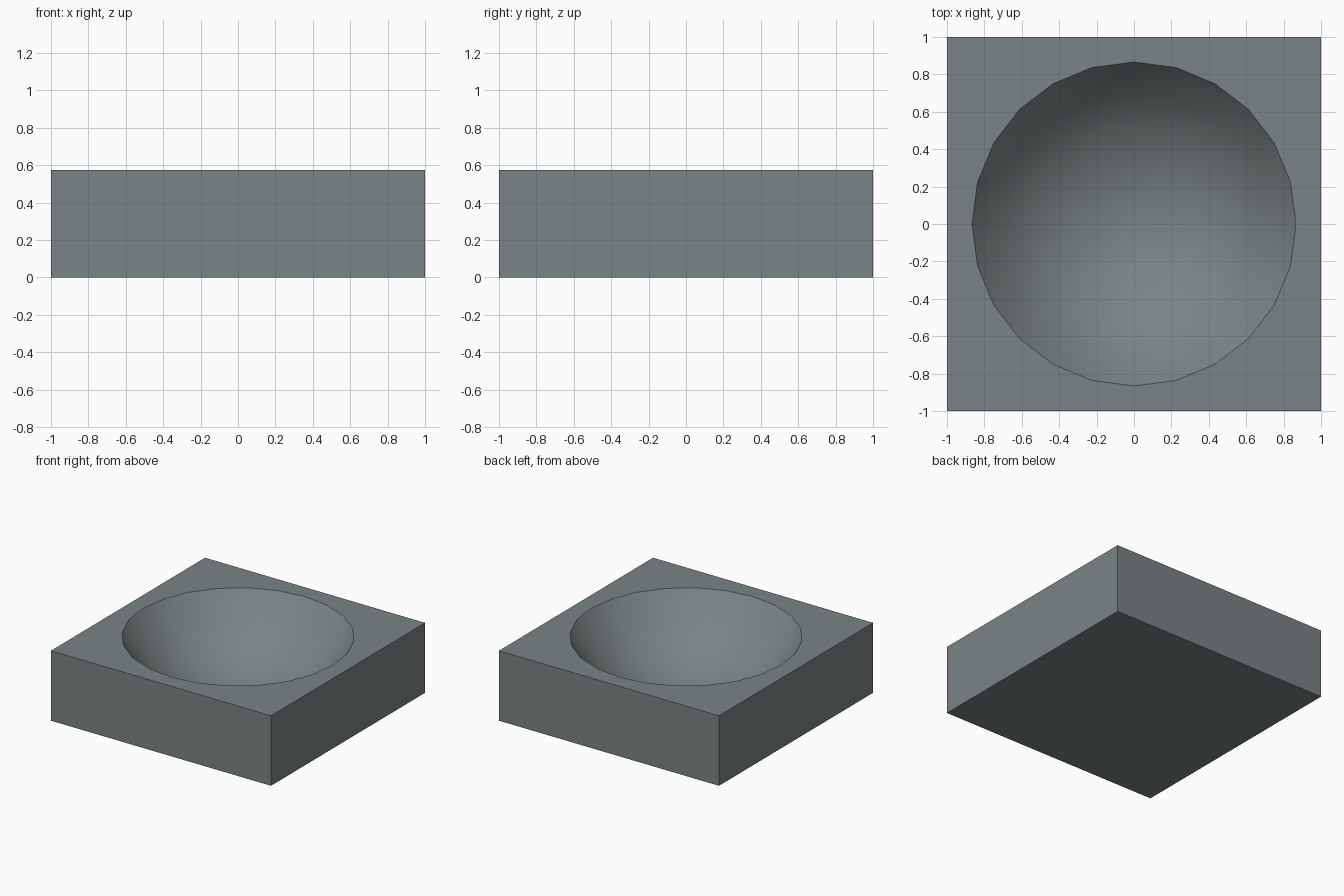
import bpy, bmesh
from math import sin, cos, pi, radians

if "Cube" in bpy.data.objects:
    bpy.data.objects.remove(bpy.data.objects["Cube"])

HEIGHT = 0.575      # block height
RADIUS = 1.0        # radius of the spherical hollow
RIM_ANGLE = radians(60)
SEGMENTS, RINGS = 24, 4

bm = bmesh.new()

# Square block, top left open
bottom, top = [[bm.verts.new((x, y, z)) for x, y in ((-1, -1), (1, -1), (1, 1), (-1, 1))]
               for z in (0, HEIGHT)]
bm.faces.new(bottom[::-1])
for i in range(4):
    j = (i + 1) % 4
    bm.faces.new((bottom[i], bottom[j], top[j], top[i]))

# Spherical hollow, ring by ring from the pole up to the rim
centre_z = HEIGHT + RADIUS * cos(RIM_ANGLE)
pole = bm.verts.new((0, 0, centre_z - RADIUS))
previous = None
for k in range(1, RINGS + 1):
    a = RIM_ANGLE * k / RINGS
    ring = [bm.verts.new((RADIUS * sin(a) * cos(2 * pi * s / SEGMENTS),
                          RADIUS * sin(a) * sin(2 * pi * s / SEGMENTS),
                          centre_z - RADIUS * cos(a))) for s in range(SEGMENTS)]
    for s in range(SEGMENTS):
        t = (s + 1) % SEGMENTS
        if previous:
            face = bm.faces.new((previous[s], ring[s], ring[t], previous[t]))
        else:
            face = bm.faces.new((pole, ring[s], ring[t]))
        face.smooth = True
    previous = ring

# Flat top between the square outline and the round rim
border = [e for e in bm.edges if e.is_boundary]
bmesh.ops.triangle_fill(bm, edges=border, use_beauty=True, normal=(0, 0, 1))
bmesh.ops.recalc_face_normals(bm, faces=bm.faces[:])

mesh = bpy.data.meshes.new("hollowed_block")
bm.to_mesh(mesh)
bm.free()
block = bpy.data.objects.new("hollowed_block", mesh)
bpy.context.collection.objects.link(block)

# Dark slate grey surface
slate = bpy.data.materials.new("slate")
slate.diffuse_color = (0.197, 0.229, 0.233, 1)
slate.use_nodes = True
slate.node_tree.nodes["Principled BSDF"].inputs["Base Color"].default_value = slate.diffuse_color
mesh.materials.append(slate)
